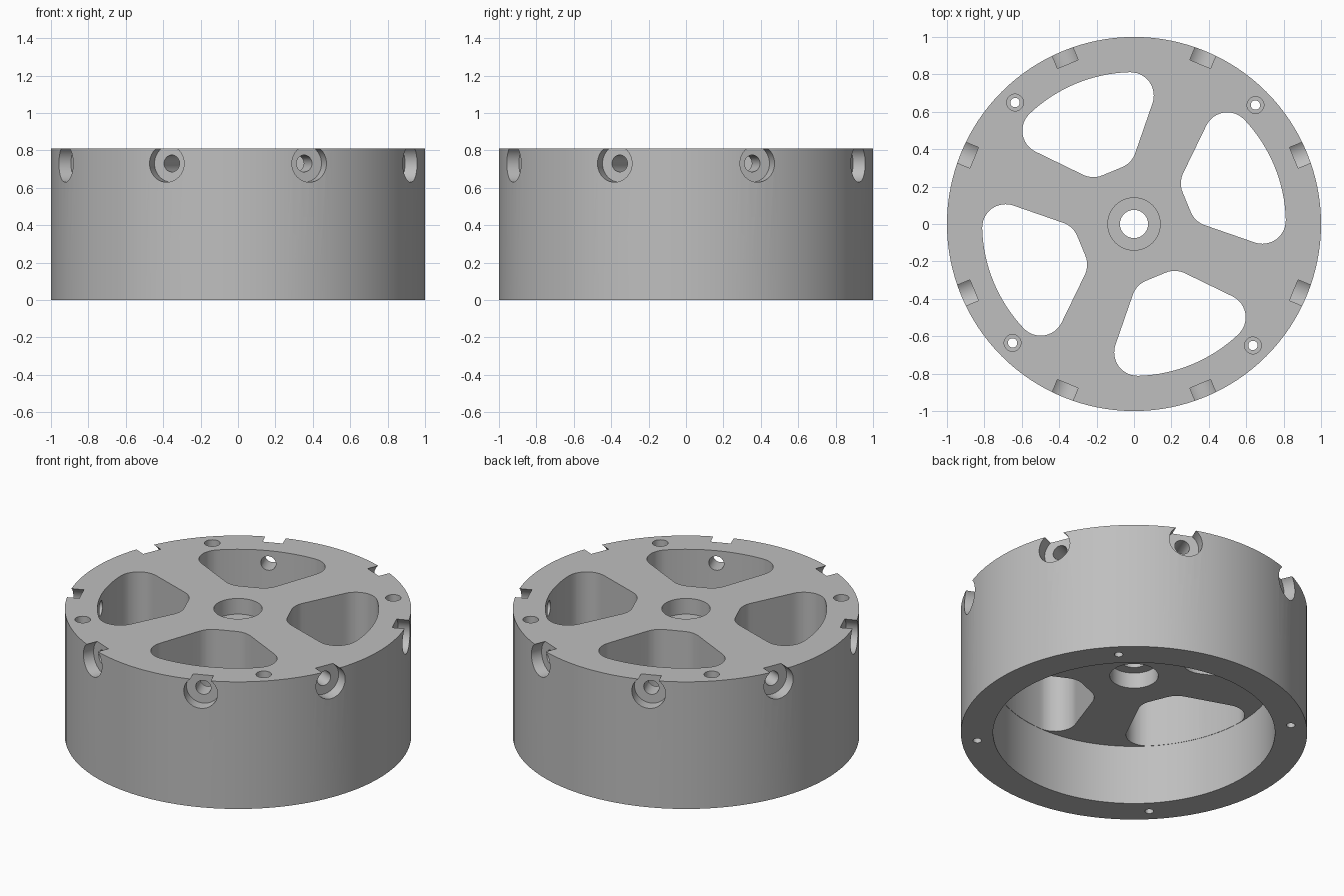
import bpy, bmesh
from math import sin, cos, pi, radians
from mathutils import Matrix, Vector

HEIGHT = 0.81
WEB = 0.38          # underside of the spoke web
INNER = 0.814       # rim inner radius

if "Cube" in bpy.data.objects:
    bpy.data.objects.remove(bpy.data.objects["Cube"], do_unlink=True)

grey = bpy.data.materials.new("plain grey")
grey.use_nodes = True
colour = (0.52, 0.52, 0.52, 1)
grey.diffuse_color = colour
grey.node_tree.nodes["Principled BSDF"].inputs["Base Color"].default_value = colour


def make_object(name, bm):
    bmesh.ops.recalc_face_normals(bm, faces=bm.faces)
    mesh = bpy.data.meshes.new(name)
    bm.to_mesh(mesh)
    bm.free()
    mesh.materials.append(grey)
    obj = bpy.data.objects.new(name, mesh)
    bpy.context.collection.objects.link(obj)
    return obj


def add_rod(bm, start, end, radius, sides=32):
    """Closed cylinder between two points."""
    start, end = Vector(start), Vector(end)
    axis = end - start
    place = Matrix.Translation((start + end) / 2) @ axis.to_track_quat('Z', 'Y').to_matrix().to_4x4()
    bmesh.ops.create_cone(bm, cap_ends=True, segments=sides, radius1=radius,
                          radius2=radius, depth=axis.length, matrix=place)


def polar(radius, angle, z):
    return Vector((radius * cos(angle), radius * sin(angle), z))


def arc(centre, radius, start, end, steps):
    return [(centre[0] + radius * cos(radians(start + (end - start) * i / steps)),
             centre[1] + radius * sin(radians(start + (end - start) * i / steps)))
            for i in range(steps + 1)]


def cut(body, cutter):
    mod = body.modifiers.new("cut", 'BOOLEAN')
    mod.operation = 'DIFFERENCE'
    mod.solver = 'EXACT'
    mod.object = cutter
    cutter.hide_render = True
    graph = bpy.context.evaluated_depsgraph_get()
    result = bpy.data.meshes.new_from_object(body.evaluated_get(graph))
    body.modifiers.clear()
    body.data = result
    bpy.data.objects.remove(cutter, do_unlink=True)


# Wheel body: rim, web and hub with a bearing seat on each side, turned in one piece
profile = [(1, 0), (1, HEIGHT), (0.14, HEIGHT), (0.14, HEIGHT - 0.1), (0.075, HEIGHT - 0.1),
           (0.075, WEB + 0.1), (0.14, WEB + 0.1), (0.14, WEB), (INNER, WEB), (INNER, 0)]
bm = bmesh.new()
ring = [bm.verts.new((r, 0, z)) for r, z in profile]
edges = [bm.edges.new((ring[i], ring[i - 1])) for i in range(len(ring))]
bmesh.ops.spin(bm, geom=ring + edges, axis=(0, 0, 1), cent=(0, 0, 0),
               angle=2 * pi, steps=128, use_merge=True)
bmesh.ops.remove_doubles(bm, verts=bm.verts, dist=0.0001)
wheel = make_object("wheel", bm)

# Four rounded pockets between the spokes
fillet, reach, spread = 0.125, INNER - 0.002, 20.9
tip = reach - fillet
tip_u, tip_v = tip * cos(radians(spread)), tip * sin(radians(spread))
outline = (arc((tip_u, -tip_v), fillet, -131, -spread, 12)
           + arc((0, 0), reach, -spread, spread, 16)[1:-1]
           + arc((tip_u, tip_v), fillet, spread, 131, 12)
           + arc((0.43, 0.057), fillet, 131, 180, 7)
           + arc((0.43, -0.057), fillet, 180, 229, 7))
bm = bmesh.new()
for k in range(4):
    turn = Matrix.Rotation(radians(22.5 + 90 * k), 3, 'Z')
    face = bm.faces.new([bm.verts.new(turn @ Vector((u, v, WEB - 0.1))) for u, v in outline])
    grown = bmesh.ops.extrude_face_region(bm, geom=[face], use_keep_orig=True)["geom"]
    top = [g for g in grown if isinstance(g, bmesh.types.BMVert)]
    bmesh.ops.translate(bm, verts=top, vec=(0, 0, HEIGHT - WEB + 0.2))
cut(wheel, make_object("pocket_cutter", bm))

# Wide and narrow bores: eight radial ones in the rim, four upright screw holes
wide, narrow = bmesh.new(), bmesh.new()
for k in range(8):
    a = radians(22.5 + 45 * k)
    add_rod(wide, polar(0.925, a, 0.73), polar(1.1, a, 0.73), 0.1, 48)
    add_rod(narrow, polar(0.7, a, 0.73), polar(1.1, a, 0.73), 0.045)
for k in range(4):
    a = radians(44.4 + 90 * k)
    add_rod(wide, polar(0.909, a, HEIGHT - 0.08), polar(0.909, a, HEIGHT + 0.1), 0.045)
    add_rod(narrow, polar(0.909, a, -0.1), polar(0.909, a, HEIGHT + 0.1), 0.025, 20)
cut(wheel, make_object("counterbore_cutter", wide))
cut(wheel, make_object("hole_cutter", narrow))

# Smooth round walls, crisp edges
bpy.ops.object.select_all(action='DESELECT')
wheel.select_set(True)
bpy.context.view_layer.objects.active = wheel
bpy.ops.object.shade_smooth_by_angle(angle=radians(30))
